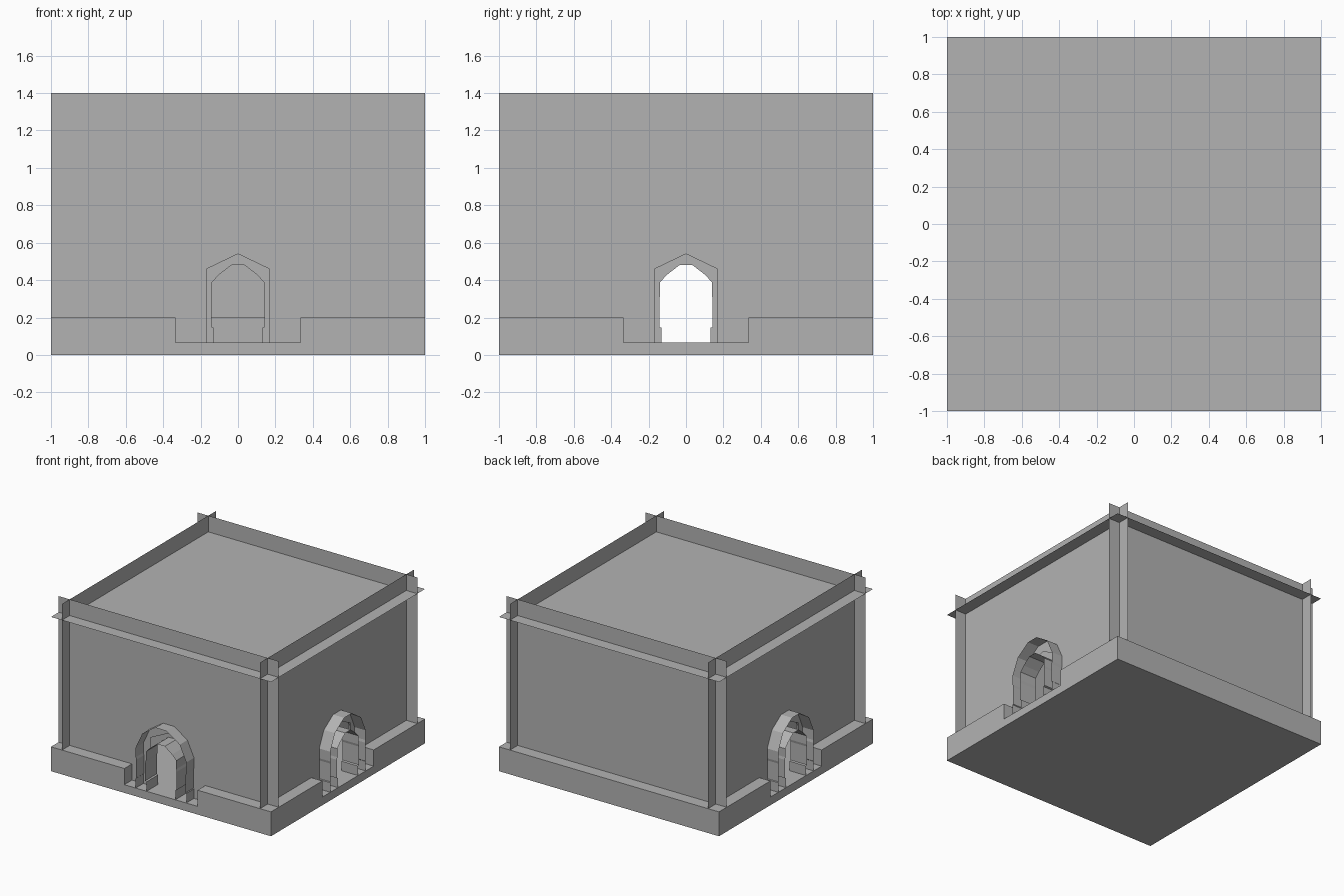
import bpy, bmesh
from math import radians
from mathutils import Matrix

old = bpy.data.objects.get("Cube")
if old:
    bpy.data.objects.remove(old, do_unlink=True)

stone = bpy.data.materials.new("stone_grey")
stone.use_nodes = True
GREY = (0.45, 0.45, 0.45, 1)
stone.diffuse_color = GREY
stone.node_tree.nodes["Principled BSDF"].inputs["Base Color"].default_value = GREY

FLOOR, RIM, ROOF, TOP = 0.067, 0.2, 1.267, 1.4
WALL, NOTCH, INNER = 0.9, 0.333, 0.8


def make(name, bm, angle=0):
    bmesh.ops.rotate(bm, verts=bm.verts, matrix=Matrix.Rotation(radians(angle), 3, "Z"))
    mesh = bpy.data.meshes.new(name)
    bm.to_mesh(mesh)
    bm.free()
    mesh.materials.append(stone)
    obj = bpy.data.objects.new(name, mesh)
    bpy.context.collection.objects.link(obj)
    return obj


def prism(name, outline, z0, z1):
    bm = bmesh.new()
    face = bm.faces.new([bm.verts.new((x, y, z0)) for x, y in outline])
    new = bmesh.ops.extrude_face_region(bm, geom=[face])["geom"]
    verts = [v for v in new if isinstance(v, bmesh.types.BMVert)]
    bmesh.ops.translate(bm, verts=verts, vec=(0, 0, z1 - z0))
    bmesh.ops.recalc_face_normals(bm, faces=bm.faces)
    return make(name, bm)


def sheet(name, points, angle=0):
    bm = bmesh.new()
    bm.faces.new([bm.verts.new(p) for p in points])
    return make(name, bm, angle)


def strip(name, path_a, path_b, angle):
    """Ribbon of quads joining two matching 3D paths."""
    bm = bmesh.new()
    a = [bm.verts.new(p) for p in path_a]
    b = [bm.verts.new(p) for p in path_b]
    for i in range(len(a) - 1):
        bm.faces.new((a[i], a[i + 1], b[i + 1], b[i]))
    return make(name, bm, angle)


def mirrored(half):
    return half + [(-x, z) for x, z in reversed(half)]


def at_depth(profile, y):
    return [(x, y, z) for x, z in profile]


# Base block, hollowed inside the rim and notched at three doorways
base = prism("base", [(-1, -1), (1, -1), (1, 1), (-1, 1)], 0, RIM)
n, i, o = NOTCH, INNER, 1.1
right_half = [(n, -o), (n, -i), (i, -i), (i, -n), (o, -n), (o, n), (i, n), (i, i)]
cutter = prism("base_cutter", mirrored(right_half), FLOOR, 0.5)
cutter.hide_render = True
mod = base.modifiers.new("hollow", "BOOLEAN")
mod.operation, mod.solver, mod.object = "DIFFERENCE", "EXACT", cutter
bpy.context.view_layer.update()
hollow = bpy.data.meshes.new_from_object(
    base.evaluated_get(bpy.context.evaluated_depsgraph_get()))
base.modifiers.clear()
base.data = hollow
bpy.data.objects.remove(cutter, do_unlink=True)

# Roof sheet, reaching past the walls as a cornice
sheet("roof", [(-1, -1, ROOF), (1, -1, ROOF), (1, 1, ROOF), (-1, 1, ROOF)])

# Door and arch profiles, right half from the floor up
opening = [(0.167, FLOOR), (0.167, 0.46), (0, 0.54), (-0.167, 0.46), (-0.167, FLOOR)]
arch_inner = mirrored([(0.13, FLOOR), (0.13, 0.145), (0.143, 0.15), (0.143, 0.3),
                       (0.138, 0.32), (0.138, 0.39), (0.1, 0.43), (0.035, 0.48)])
arch_outer = mirrored([(0.23, FLOOR), (0.23, 0.145), (0.225, 0.15), (0.225, 0.3),
                       (0.23, 0.32), (0.23, 0.4), (0.17, 0.53), (0.05, 0.61)])

# Crossing wall sheets; three have a doorway with a stone arch
for side, angle in (("front", 0), ("left", 90), ("right", -90), ("back", 180)):
    outline = [(1, FLOOR), (1, TOP), (-1, TOP), (-1, FLOOR)]
    if side != "back":
        outline += opening[::-1]
    sheet(side + "_wall", at_depth(outline, -WALL), angle)
    if side == "back":
        continue
    back = -WALL + 0.05
    strip(side + "_arch_outer", at_depth(arch_outer, -1), at_depth(arch_outer, back), angle)
    strip(side + "_arch_inner", at_depth(arch_inner, -1), at_depth(arch_inner, back), angle)
    strip(side + "_arch_back", at_depth(arch_inner, back), at_depth(arch_outer, back), angle)
